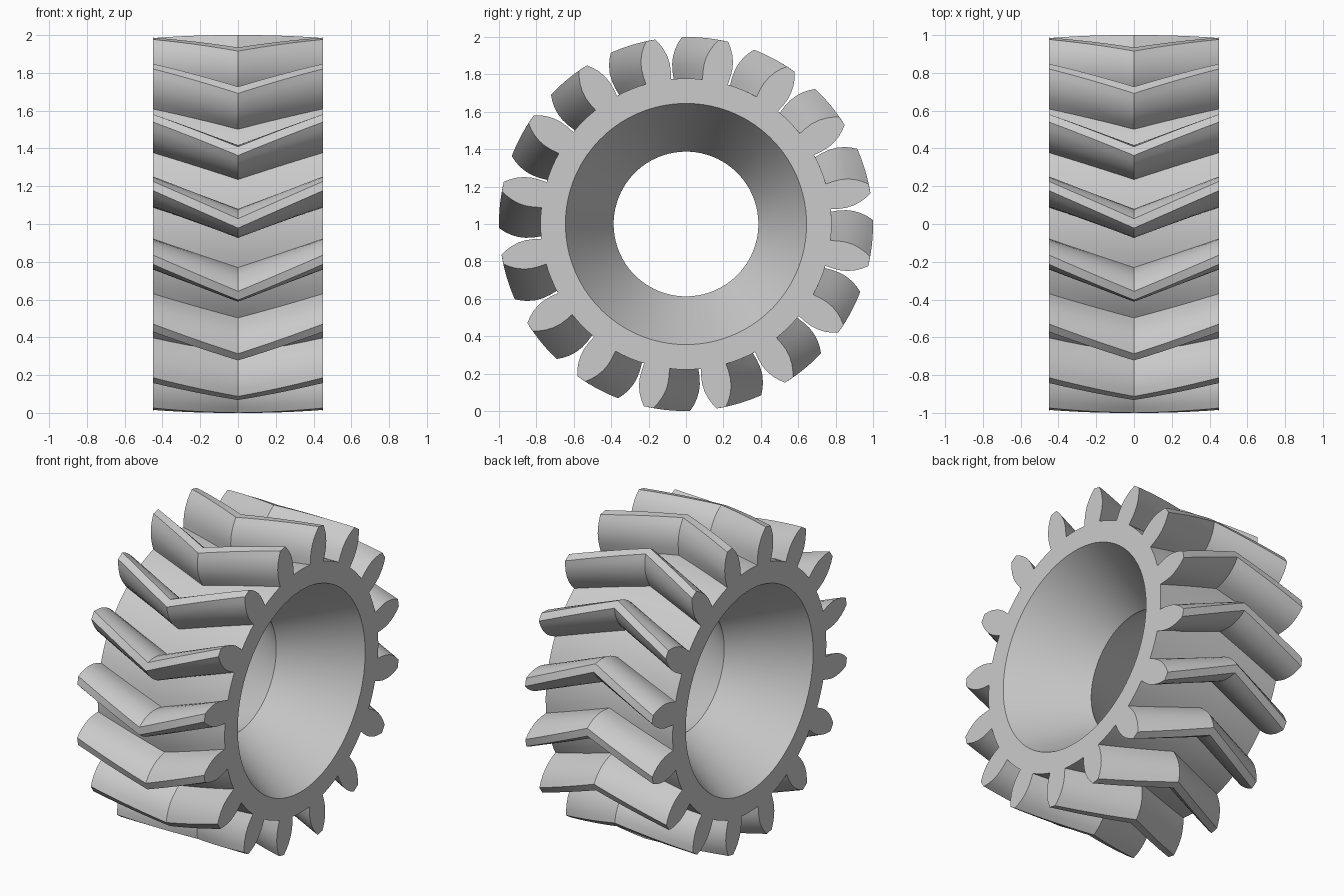
import bpy
import bmesh
from math import sin, cos, radians, pi

TEETH = 16
HALF_WIDTH = 0.45
PITCH = 2 * pi / TEETH
TWIST = radians(-11.4)       # turn of each end section relative to the middle
PHASE = radians(-0.2)
ROOT_RADIUS = 0.778
BORE_END, BORE_NECK = 0.645, 0.387
STEPS = 6                    # slices per half of the chevron
GAP_POINTS = 3

# Tooth flank: (radius, half thickness) from root to tip
FLANK = [(ROOT_RADIUS, 0.069), (0.82, 0.075), (0.86, 0.077), (0.90, 0.0725),
         (0.94, 0.060), (0.97, 0.045), (1.0, 0.025)]

old = bpy.data.objects.get("Cube")
if old:
    bpy.data.objects.remove(old, do_unlink=True)

steel = bpy.data.materials.new("light_grey")
steel.use_nodes = True
grey = (0.6, 0.6, 0.6, 1)
steel.diffuse_color = grey
steel.node_tree.nodes["Principled BSDF"].inputs["Base Color"].default_value = grey

bm = bmesh.new()


def vert(x, radius, angle):
    return bm.verts.new((x, radius * cos(angle), radius * sin(angle)))


def section(x):
    """One slice of the gear: a list of (tooth outline, gap points)."""
    turn = PHASE + TWIST * abs(x) / HALF_WIDTH
    base = FLANK[0][1] / FLANK[0][0]
    teeth = []
    for i in range(TEETH):
        mid = turn + i * PITCH
        tooth = [vert(x, r, mid - h / r) for r, h in FLANK]
        tooth += [vert(x, r, mid + h / r) for r, h in reversed(FLANK)]
        gap = [vert(x, ROOT_RADIUS,
                    mid + base + (PITCH - 2 * base) * k / (GAP_POINTS + 1))
               for k in range(1, GAP_POINTS + 1)]
        teeth.append((tooth, gap))
    return teeth


def bridge(a, b):
    """Quads between two closed loops of equal length."""
    n = len(a)
    for i in range(n):
        j = (i + 1) % n
        bm.faces.new((a[i], a[j], b[j], b[i]))


def outline(sec):
    return [v for tooth, gap in sec for v in tooth + gap]


def root_loop(sec):
    return [v for tooth, gap in sec for v in [tooth[0], tooth[-1]] + gap]


def bore_loop(x, radius):
    count = TEETH * (GAP_POINTS + 2)
    start = PHASE + TWIST - FLANK[0][1] / FLANK[0][0]
    return [vert(x, radius, start + 2 * pi * i / count) for i in range(count)]


# Chevron teeth and root surface
sections = [section(HALF_WIDTH * i / STEPS) for i in range(-STEPS, STEPS + 1)]
for a, b in zip(sections, sections[1:]):
    bridge(outline(a), outline(b))

# Hourglass bore
bores = [bore_loop(-HALF_WIDTH, BORE_END), bore_loop(0, BORE_NECK),
         bore_loop(HALF_WIDTH, BORE_END)]
bridge(bores[0], bores[1])
bridge(bores[1], bores[2])

# Flat end faces
for sec, bore in ((sections[0], bores[0]), (sections[-1], bores[2])):
    bridge(root_loop(sec), bore)
    for tooth, gap in sec:
        bm.faces.new(tooth)

bmesh.ops.recalc_face_normals(bm, faces=bm.faces[:])
mesh = bpy.data.meshes.new("chevron_gear")
bm.to_mesh(mesh)
bm.free()
mesh.materials.append(steel)

gear = bpy.data.objects.new("chevron_gear", mesh)
bpy.context.collection.objects.link(gear)
gear.location.z = 1

bpy.ops.object.select_all(action='DESELECT')
gear.select_set(True)
bpy.context.view_layer.objects.active = gear
bpy.ops.object.shade_smooth_by_angle(angle=radians(30))
